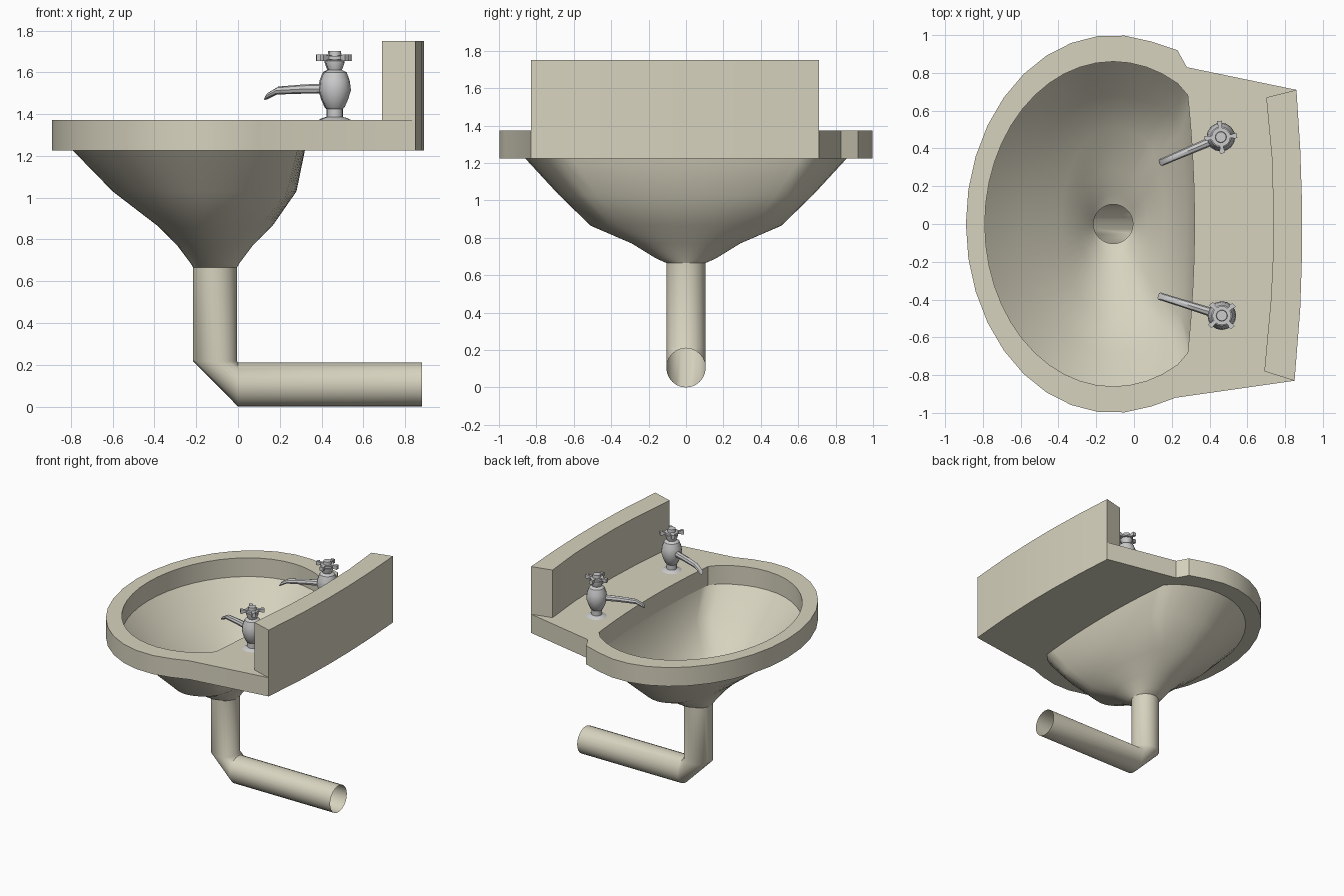
import bpy, bmesh
from math import sin, cos, pi, radians, atan2
from mathutils import Matrix, Vector

if "Cube" in bpy.data.objects:
    bpy.data.objects.remove(bpy.data.objects["Cube"])

cream = bpy.data.materials.new("cream_ceramic")
cream.diffuse_color = (0.68, 0.65, 0.52, 1)
cream.use_nodes = True
cream.node_tree.nodes["Principled BSDF"].inputs["Base Color"].default_value = cream.diffuse_color
CX = -0.11          # drain axis
N = 48


def finish(ob, mat, angle=35):
    if mat:
        ob.data.materials.append(mat)
    bpy.ops.object.select_all(action='DESELECT')
    ob.select_set(True)
    bpy.context.view_layer.objects.active = ob
    bpy.ops.object.shade_smooth_by_angle(angle=radians(angle))


def mesh_object(name, bm, mat=None, angle=35):
    bmesh.ops.recalc_face_normals(bm, faces=bm.faces)
    me = bpy.data.meshes.new(name)
    bm.to_mesh(me)
    bm.free()
    ob = bpy.data.objects.new(name, me)
    bpy.context.collection.objects.link(ob)
    finish(ob, mat, angle)
    return ob


def loft(bm, rings, caps=False):
    """Skin a row of equal-sized closed rings."""
    vs = [[bm.verts.new(p) for p in r] for r in rings]
    n = len(vs[0])
    for a, b in zip(vs, vs[1:]):
        for i in range(n):
            j = (i + 1) % n
            bm.faces.new((a[i], a[j], b[j], b[i]))
    if caps:
        bm.faces.new(vs[0][::-1])
        bm.faces.new(vs[-1])


def prism(name, loops, z0, z1):
    """Upright slab from 2D outlines; later loops are holes."""
    cu = bpy.data.curves.new(name, 'CURVE')
    cu.dimensions = '2D'
    cu.fill_mode = 'BOTH'
    cu.extrude = (z1 - z0) / 2
    for pts in loops:
        sp = cu.splines.new('POLY')
        sp.points.add(len(pts) - 1)
        for p, (x, y) in zip(sp.points, pts):
            p.co = (x, y, 0, 1)
        sp.use_cyclic_u = True
    ob = bpy.data.objects.new(name, cu)
    bpy.context.collection.objects.link(ob)
    ob.location.z = (z0 + z1) / 2
    bpy.ops.object.select_all(action='DESELECT')
    ob.select_set(True)
    bpy.context.view_layer.objects.active = ob
    bpy.ops.object.convert(target='MESH')
    ob = bpy.context.view_layer.objects.active
    bm = bmesh.new()
    bm.from_mesh(ob.data)
    bmesh.ops.remove_doubles(bm, verts=bm.verts, dist=1e-4)
    bmesh.ops.recalc_face_normals(bm, faces=bm.faces)
    bm.to_mesh(ob.data)
    bm.free()
    finish(ob, cream, 30)


# Rim and tap deck, with the bowl opening cut by the deck's curved edge
def opening(t):
    y = 0.86 * sin(t)
    return min(CX + 0.68 * cos(t), 0.32 - 0.04 * (y / 0.72) ** 2), y


angles = [2 * pi * i / N for i in range(N)]
hole = [opening(t) for t in angles]
back = [(0.86, 0.71), (0.88, 0.4), (0.89, 0.1), (0.89, -0.15), (0.88, -0.45), (0.85, -0.83)]
oval = [(CX + 0.78 * cos(t), sin(t)) for t in [radians(75 + 10.5 * i) for i in range(21)]]
outer = oval + [(0.22, -0.92)] + back[::-1] + [(0.28, 0.83), (0.23, 0.92)]
prism("rim_and_deck", [outer, hole], 1.225, 1.373)

# Upright splashback
inner = [(0.69, -0.78), (0.725, -0.4), (0.737, -0.15), (0.737, 0.1), (0.73, 0.35), (0.70, 0.67)]
prism("splashback", [back + inner], 1.37, 1.75)

# Bowl: z, left reach, right reach, half depth, share of the clipped outline
bm = bmesh.new()
rings = []
for z, left, right, dep, w in [(1.225, 0.68, 0.43, 0.86, 1), (1.03, 0.49, 0.39, 0.68, 0.9),
                               (0.865, 0.275, 0.275, 0.51, 0.4), (0.77, 0.18, 0.18, 0.29, 0.1),
                               (0.69, 0.12, 0.12, 0.16, 0), (0.665, 0.104, 0.104, 0.104, 0)]:
    ring = []
    for t, (hx, hy) in zip(angles, hole):
        ext = right if cos(t) > 0 else left
        shape = (hx - CX) / (0.43 if cos(t) > 0 else 0.68)
        ring.append((CX + ext * (w * shape + (1 - w) * cos(t)), dep * sin(t), z))
    rings.append(ring)
loft(bm, rings)
mesh_object("bowl", bm, cream, 40)

# Open drain pipe with a cut elbow
bm = bmesh.new()
R = 0.105
ring_v = lambda z: [(CX + R * cos(t), R * sin(t), z) for t in angles[::2]]
ring_h = lambda x: [(x, R * sin(t), R + R * cos(t)) for t in angles[::2]]
loft(bm, [ring_v(0.668), ring_v(0.217), ring_h(0.0), ring_h(0.88)])
mesh_object("drain_pipe", bm, cream, 40)

# Taps: turned body, bent spout and cross handle
body = [(0.075, 1.372), (0.06, 1.38), (0.037, 1.387), (0.037, 1.425), (0.045, 1.432),
        (0.062, 1.47), (0.076, 1.515), (0.07, 1.56), (0.055, 1.6), (0.033, 1.612),
        (0.045, 1.645), (0.045, 1.655), (0.03, 1.658), (0.03, 1.685), (0.028, 1.703)]
spout = [(0.04, 1.522, 0.024, 0.0), (0.16, 1.52, 0.022, 0.0),
         (0.29, 1.513, 0.02, 0.3), (0.345, 1.485, 0.02, 0.5)]


def tap(name, x, y, tip, turn):
    bm = bmesh.new()
    loft(bm, [[(r * cos(t), r * sin(t), z) for t in angles[::3]] for r, z in body], True)
    aim = Matrix.Rotation(atan2(tip[1] - y, tip[0] - x), 4, 'Z')
    loft(bm, [[aim @ Vector((d - r * sin(t) * sin(tilt), r * cos(t), z + r * sin(t) * cos(tilt)))
               for t in angles[::6]] for d, z, r, tilt in spout], True)
    for k in range(4):
        rot = Matrix.Rotation(radians(turn + 90 * k), 4, 'Z')
        for d, size in [(0.045, (0.06, 0.02, 0.022)), (0.076, (0.02, 0.026, 0.03))]:
            m = rot @ Matrix.Translation((d, 0, 1.67)) @ Matrix.Diagonal((*size, 1))
            bmesh.ops.create_cube(bm, size=1, matrix=m)
    loft(bm, [[(0.05 * cos(t), 0.05 * sin(t), z) for t in angles[::3]] for z in (1.662, 1.678)], True)
    ob = mesh_object(name, bm)
    ob.location = (x, y, 0)


tap("left_tap", 0.46, 0.46, (0.13, 0.32), 5)
tap("right_tap", 0.465, -0.485, (0.13, -0.38), 42)
